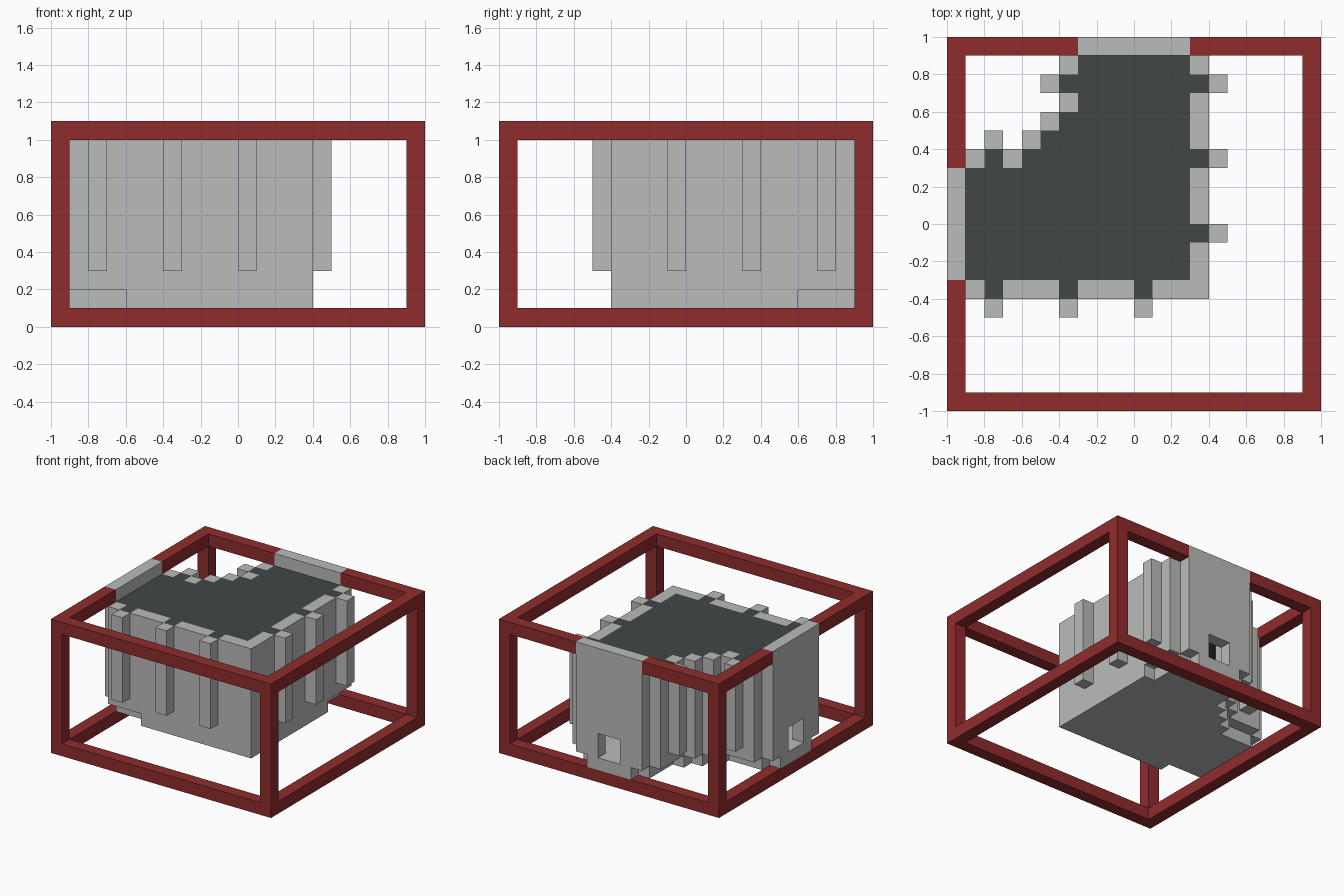
import bpy
import bmesh
from itertools import product
from mathutils import Vector

UNIT = 0.1

cube = bpy.data.objects.get("Cube")
if cube:
    bpy.data.objects.remove(cube, do_unlink=True)


def make_material(name, srgb):
    linear = [((c / 255 + 0.055) / 1.055) ** 2.4 for c in srgb] + [1.0]
    mat = bpy.data.materials.new(name)
    mat.use_nodes = True
    mat.diffuse_color = linear
    mat.node_tree.nodes["Principled BSDF"].inputs["Base Color"].default_value = linear
    return mat


def block(x, y, z):
    """Set of unit cells; each argument is a (start, end) span."""
    return set(product(range(*x), range(*y), range(*z)))


def paired(cells):
    """Cells plus their twins across the plan diagonal."""
    return cells | {(-y - 1, -x - 1, z) for x, y, z in cells}


def build(name, cells, mat):
    """Skin a set of cells, keeping only outer faces, and merge flat areas."""
    bm = bmesh.new()
    verts = {}

    def vert(point):
        key = tuple(point)
        if key not in verts:
            verts[key] = bm.verts.new(Vector(key) * UNIT)
        return verts[key]

    for cell in cells:
        for axis, side in product(range(3), (0, 1)):
            neighbour = list(cell)
            neighbour[axis] += 2 * side - 1
            if tuple(neighbour) in cells:
                continue
            u, v = (axis + 1) % 3, (axis + 2) % 3
            ring = []
            for du, dv in ((0, 0), (1, 0), (1, 1), (0, 1)):
                p = list(cell)
                p[axis] += side
                p[u] += du
                p[v] += dv
                ring.append(vert(p))
            bm.faces.new(ring if side else ring[::-1])
    bmesh.ops.dissolve_limit(bm, angle_limit=0.01, verts=bm.verts[:], edges=bm.edges[:])
    mesh = bpy.data.meshes.new(name)
    bm.to_mesh(mesh)
    bm.free()
    mesh.materials.append(mat)
    obj = bpy.data.objects.new(name, mesh)
    bpy.context.collection.objects.link(obj)
    return obj


red = make_material("frame red", (144, 44, 44))
grey = make_material("wall grey", (186, 188, 186))
dark = make_material("roof dark grey", (65, 71, 70))


def room(z):
    """Inner plan: two arms joined by a stepped corner."""
    arms = paired(block((-9, 3), (-3, 3), z))
    steps = paired(block((-6, 3), (3, 4), z) | block((-5, 3), (4, 5), z))
    return arms | steps


def notches(z):
    """Pockets in the walls behind each buttress."""
    cells = set()
    for x in (-8, -4, 0):
        cells |= block((x, x + 1), (-4, -3), z)
    return paired(cells | block((-8, -7), (3, 4), z))


# End plates with a window, rising to the top of the frame
plates = block((-10, -9), (-3, 3), (2, 11)) | block((-10, -9), (-2, 2), (1, 2))
plates = paired(plates - block((-10, -9), (-1, 1), (2, 4)))
build("end_plates", plates, grey)

# Outer frame of square bars, interrupted by the plates
whole = block((-10, 10), (-10, 10), (0, 11))
frame = {c for c in whole
         if (c[0] in (-10, 9)) + (c[1] in (-10, 9)) + (c[2] in (0, 10)) >= 2}
build("outer_frame", frame - plates, red)

# Straight walls, their lower footing and the stepped corner wall
walls = block((-9, 4), (-4, -3), (2, 10)) | block((-6, 4), (-4, -3), (1, 2))
walls |= block((-9, -6), (3, 4), (2, 10)) | block((-6, -5), (4, 5), (2, 10))
build("walls", paired(walls) - notches((3, 10)), grey)

# Buttresses hung on the outside of the walls
buttresses = block((-8, -7), (4, 5), (3, 10))
for x in (-8, -4, 0):
    buttresses |= block((x, x + 1), (-5, -4), (3, 10))
build("buttresses", paired(buttresses), grey)

# Floor and roof
build("floor", room((1, 2)), grey)
build("roof", room((9, 10)) | notches((9, 10)), dark)
